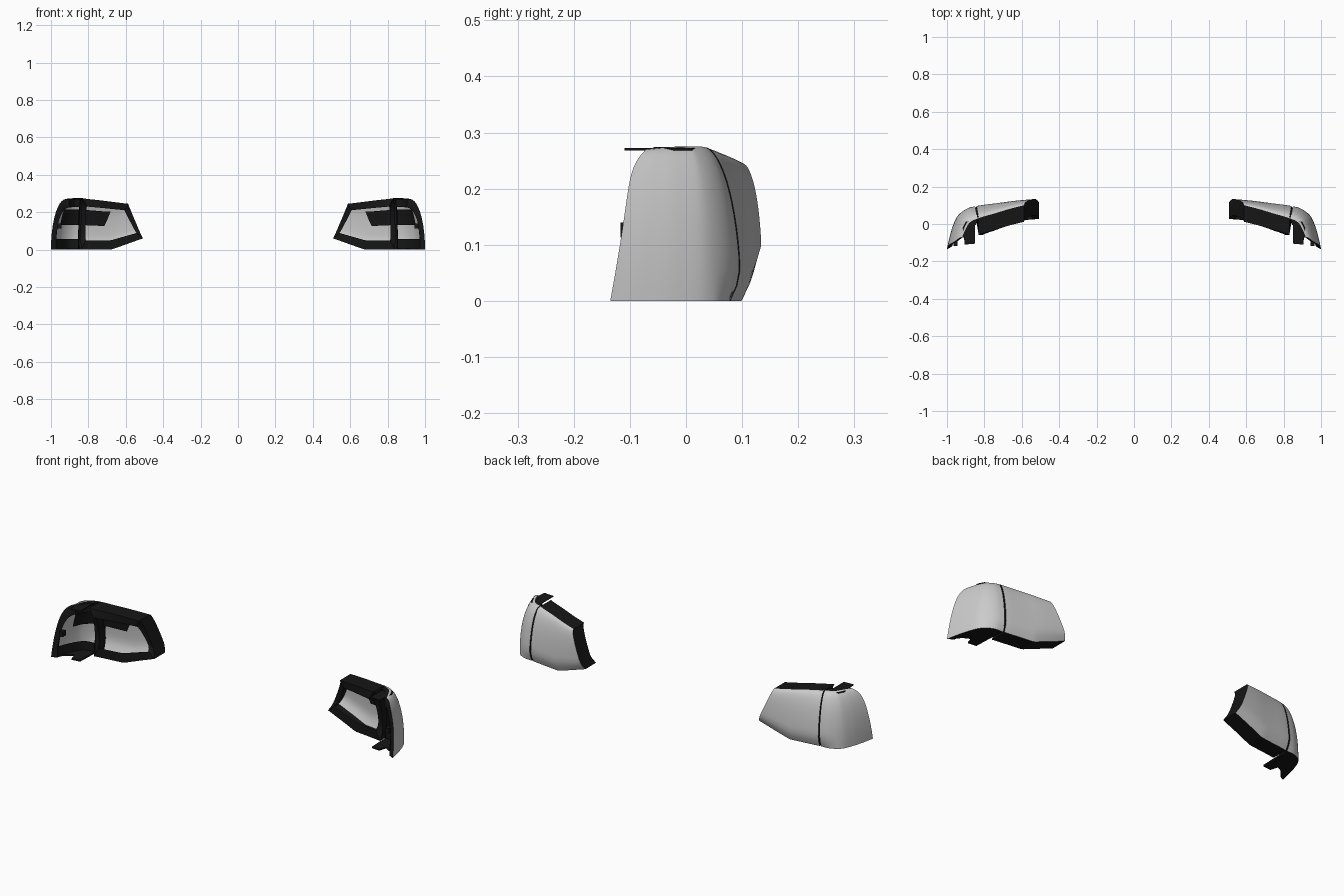
import bpy, bmesh, math
from mathutils import Vector

if "Cube" in bpy.data.objects:
    bpy.data.objects.remove(bpy.data.objects["Cube"])

dark = bpy.data.materials.new("dark_housing")
dark.diffuse_color = (0.008, 0.008, 0.008, 1)
dark.use_nodes = True
dark.node_tree.nodes["Principled BSDF"].inputs["Base Color"].default_value = dark.diffuse_color

# Plan curve of the wrap-around lens, from inner tip to front outer edge
PLAN = [Vector(p) for p in [(.51, .135), (.62, .126), (.73, .113), (.845, .098),
        (.90, .08), (.945, .04), (.97, -.015), (.987, -.075), (1, -.135)]]
SPLIT, END = 3, len(PLAN) - 1


def plan(t):
    i = max(0, min(int(t), END - 1))
    f = t - i
    b, c = PLAN[i], PLAN[i + 1]
    a = PLAN[i - 1] if i else 2 * b - c
    d = PLAN[i + 2] if i + 2 <= END else 2 * c - b
    return .5 * (2 * b + (c - a) * f + (2 * a - 5 * b + 4 * c - d) * f * f
                 + (3 * b - a - 3 * c + d) * f ** 3)


def surface(t, v, offset=0.0):
    p = plan(t)
    tan = (plan(min(t + .02, END)) - plan(max(t - .02, 0))).normalized()
    n = Vector((-tan.y, tan.x))
    inner = max(0, 1 - t / SPLIT)
    outer = max(0, (t - SPLIT) / (END - SPLIT))
    depth = .035 + .035 * min(t / SPLIT, 1) + .012 * min(1, outer * 2)
    d = depth * (1 - math.sqrt(max(0, 1 - v * v)))          # rolled top
    d += .02 * max(0, 1 - v / .25) ** 2 * max(0, 1 - outer * 3)  # tucked bottom
    q = p - n * (d + offset)
    x = q.x + .08 * v * inner
    y = q.y + outer ** 2 * (.05 * v + .03 * v ** 12)
    bottom = .06 * max(0, 1 - (p.x - .51) / .17)
    top = .275 - .03 * inner - .005 * outer ** 4
    return Vector((x, y, bottom + (top - bottom) * v))


def make(name, verts, faces, mat=None):
    me = bpy.data.meshes.new(name)
    me.from_pydata([tuple(v) for v in verts], [], faces)
    bm = bmesh.new()
    bm.from_mesh(me)
    bmesh.ops.recalc_face_normals(bm, faces=bm.faces)
    bm.to_mesh(me)
    bm.free()
    ob = bpy.data.objects.new(name, me)
    bpy.context.collection.objects.link(ob)
    if mat:
        me.materials.append(mat)
    ob.modifiers.new("mirror", "MIRROR").use_mirror_merge = False
    bpy.ops.object.select_all(action="DESELECT")
    ob.select_set(True)
    bpy.context.view_layer.objects.active = ob
    bpy.ops.object.shade_smooth_by_angle(angle=math.radians(35))
    return ob


def patch(name, t0, t1, vs, nt, offset=0.0, mat=None, shear=0.0):
    rows = [[surface(t0 + shear * (v - vs[0]) + (t1 - t0 - shear * (v - vs[0])) * i / nt, v, offset)
             for i in range(nt + 1)] for v in vs]
    w = nt + 1
    faces = [(j * w + i, j * w + i + 1, (j + 1) * w + i + 1, (j + 1) * w + i)
             for j in range(len(vs) - 1) for i in range(nt)]
    make(name, sum(rows, []), faces, mat)
    return rows


def border(rows):
    return (rows[0][:-1] + [r[-1] for r in rows[:-1]]
            + rows[-1][:0:-1] + [r[0] for r in rows[:0:-1]])


def bands(name, rings):
    n = len(rings[0])
    faces = [(k * n + i, k * n + (i + 1) % n, (k + 1) * n + (i + 1) % n, (k + 1) * n + i)
             for k in range(len(rings) - 1) for i in range(n)]
    make(name, sum(rings, []), faces, dark)


def plate(name, pts, z, h):
    n = len(pts)
    verts = [(x, y, z) for x, y in pts] + [(x, y, z + h) for x, y in pts]
    sides = [(i, (i + 1) % n, n + (i + 1) % n, n + i) for i in range(n)]
    make(name, verts, [tuple(range(n))[::-1], tuple(range(n, 2 * n))] + sides, dark)


# Lenses, separated by a narrow seam
VS = [math.sin(math.pi / 2 * i / 16) for i in range(17)]
inner_rows = patch("inner_lens", 0, SPLIT - .035, VS, 24)
outer_rows = patch("outer_lens", SPLIT + .06, END, VS, 36)

# Inner housing: side walls and a flange around the opening
loop = border(inner_rows)
wall = [Vector((p.x, p.y - .088, p.z)) for p in loop]
flange = [Vector((.70 + (p.x - .70) * .82, p.y, .145 + (p.z - .145) * .66)) for p in wall]
bands("inner_housing", [loop, wall, flange])

# Outer housing: floor, roof and front returns drawn toward a pivot
loop = border(outer_rows)
wall = []
for p in loop:
    k = .2 + .25 * min(1, max(0, (p.y + .12) / .2))
    wall.append(Vector((p.x + (.86 - p.x) * k, p.y + (-.06 - p.y) * k, p.z)))
lip = [Vector((p.x, p.y, .15 + (p.z - .15) * .62)) for p in wall]
bands("outer_housing", [loop, wall, lip])

# Seam strip behind the gap
patch("seam_strip", SPLIT - .06, SPLIT + .09, VS, 2, .006, dark)

# Dark reflector panels behind the lenses
mid = [.48 + .3 * i / 5 for i in range(6)]
patch("inner_reflector", 1.75, SPLIT - .05, mid, 8, .02, dark, -1.6)
patch("outer_reflector", SPLIT + .1, 6.2, mid, 16, .015, dark)

# Mounting floor, top tab and small clip
plate("mounting_floor", [(.85, .03), (.855, -.1), (.9, -.105), (.912, -.065),
                         (.95, -.085), (.985, -.125), (.965, -.02), (.93, .04)], .001, .008)
plate("top_tab", [(.85, .03), (.85, -.105), (.905, -.11), (.91, -.06), (.915, -.02), (.9, .01)],
      .268, .004)
plate("side_clip", [(.945, -.117), (.965, -.117), (.965, -.09), (.945, -.09)], .113, .027)
